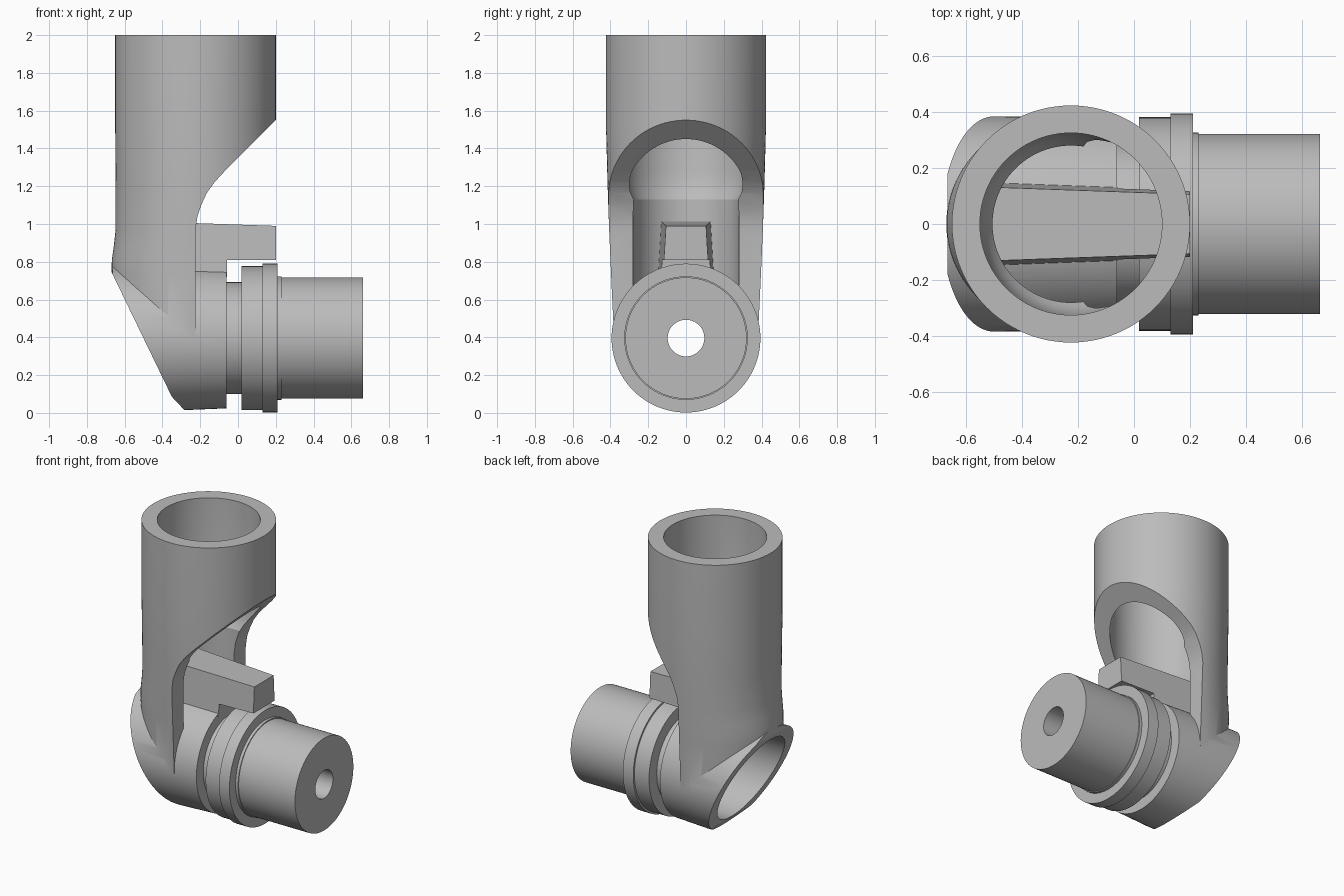
import bpy, bmesh, math
from mathutils import Vector

cube = bpy.data.objects.get("Cube")
if cube:
    bpy.data.objects.remove(cube, do_unlink=True)

grey = bpy.data.materials.new("plain grey")
grey.use_nodes = True
colour = (0.5, 0.5, 0.5, 1)
grey.diffuse_color = colour
grey.node_tree.nodes["Principled BSDF"].inputs["Base Color"].default_value = colour

TUBE_X = -0.225   # upright tube axis
PIPE_Z = 0.396    # level pipe axis
SIDES = 96


def finish(name, bm):
    bmesh.ops.recalc_face_normals(bm, faces=bm.faces)
    mesh = bpy.data.meshes.new(name)
    bm.to_mesh(mesh)
    bm.free()
    mesh.materials.append(grey)
    ob = bpy.data.objects.new(name, mesh)
    bpy.context.collection.objects.link(ob)
    return ob


def loft(name, sections, place):
    """Solid through elliptical sections (position, radius a, radius b)."""
    bm = bmesh.new()
    rings = []
    for t, a, b in sections:
        ring = []
        for i in range(SIDES):
            ang = 2 * math.pi * i / SIDES
            ring.append(bm.verts.new(place(t, a * math.cos(ang), b * math.sin(ang))))
        rings.append(ring)
    for low, high in zip(rings, rings[1:]):
        for i in range(SIDES):
            j = (i + 1) % SIDES
            bm.faces.new((low[i], low[j], high[j], high[i]))
    bm.faces.new(rings[0])
    bm.faces.new(rings[-1])
    return finish(name, bm)


def upright(name, sections):
    return loft(name, sections, lambda t, a, b: Vector((TUBE_X + a, b, t)))


def level(name, sections):
    return loft(name, [(t, r, r) for t, r in sections],
                lambda t, a, b: Vector((t, a, PIPE_Z + b)))


def prism(name, outline, half_width):
    """Side outline (x, z) spread in y by a width rule."""
    bm = bmesh.new()
    near, far = [[bm.verts.new((x, s * half_width(x, z), z)) for x, z in outline]
                 for s in (-1, 1)]
    bm.faces.new(near)
    bm.faces.new(far)
    for i in range(len(outline)):
        j = (i + 1) % len(outline)
        bm.faces.new((near[i], near[j], far[j], far[i]))
    return finish(name, bm)


def combine(ob, tool, operation):
    mod = ob.modifiers.new(operation.lower(), "BOOLEAN")
    mod.operation = operation
    mod.solver = "EXACT"
    mod.object = tool
    tool.hide_render = True
    bpy.context.view_layer.objects.active = ob
    bpy.ops.object.modifier_apply(modifier=mod.name)
    bpy.data.objects.remove(tool, do_unlink=True)


# Upright tube, swelling a little at the elbow
body = upright("elbow_body", [
    (0.38, 0.43, 0.38), (0.74, 0.445, 0.397), (0.81, 0.443, 0.4),
    (0.88, 0.433, 0.403), (0.97, 0.423, 0.407), (1.2, 0.423, 0.415),
    (1.5, 0.425, 0.423), (2, 0.425, 0.423)])

# Tube bore with a rounded step
combine(body, upright("tube_bore", [
    (0.3, 0.28, 0.28), (1.13, 0.28, 0.28), (1.16, 0.298, 0.298),
    (1.2, 0.312, 0.312), (1.27, 0.325, 0.325), (2.1, 0.325, 0.325)]), "DIFFERENCE")

# Scooped opening on the pipe side
combine(body, prism("side_opening", [
    (TUBE_X, 0.2), (TUBE_X, 0.97), (-0.215, 1.04), (-0.195, 1.1), (-0.165, 1.165),
    (-0.125, 1.22), (-0.07, 1.28), (0.2, 1.55), (0.4, 1.75), (0.4, 0.2)],
    lambda x, z: 0.7), "DIFFERENCE")

# Level pipe end, then its slanted mouth
combine(body, level("pipe_end", [(-0.665, 0.385), (-0.3, 0.382), (-0.06, 0.372)]), "UNION")
combine(body, prism("slanted_mouth", [
    (-0.709, 0.83), (-0.667, 0.74), (-0.35, 0.085), (-0.27, 0.0),
    (-0.2, -0.1), (-0.9, -0.1), (-0.9, 0.83)], lambda x, z: 0.7), "DIFFERENCE")
combine(body, level("mouth_cavity", [(-0.9, 0.31), (-0.1, 0.3)]), "DIFFERENCE")
combine(body, level("body_bore", [(-0.3, 0.097), (0.1, 0.097)]), "DIFFERENCE")

# Stepped spigot with groove, collar and flange
spigot = level("stepped_spigot", [
    (-0.08, 0.296), (0.018, 0.296), (0.018, 0.381), (0.13, 0.381),
    (0.13, 0.394), (0.21, 0.394), (0.21, 0.327), (0.23, 0.327),
    (0.23, 0.321), (0.663, 0.321)])
combine(spigot, level("spigot_bore", [(-0.3, 0.097), (0.9, 0.097)]), "DIFFERENCE")

# Tapered locating bar above the pipe
bar = prism("locating_bar", [
    (-0.53, 1.015), (0.2, 0.99), (0.2, 0.81), (-0.058, 0.81),
    (-0.058, 0.72), (-0.53, 0.72)],
    lambda x, z: 0.125 - 0.038 * x - 0.06 * (z - 0.8))

for ob in (body, spigot, bar):
    bpy.ops.object.select_all(action="DESELECT")
    ob.select_set(True)
    bpy.context.view_layer.objects.active = ob
    bpy.ops.object.shade_smooth_by_angle(angle=math.radians(25))
